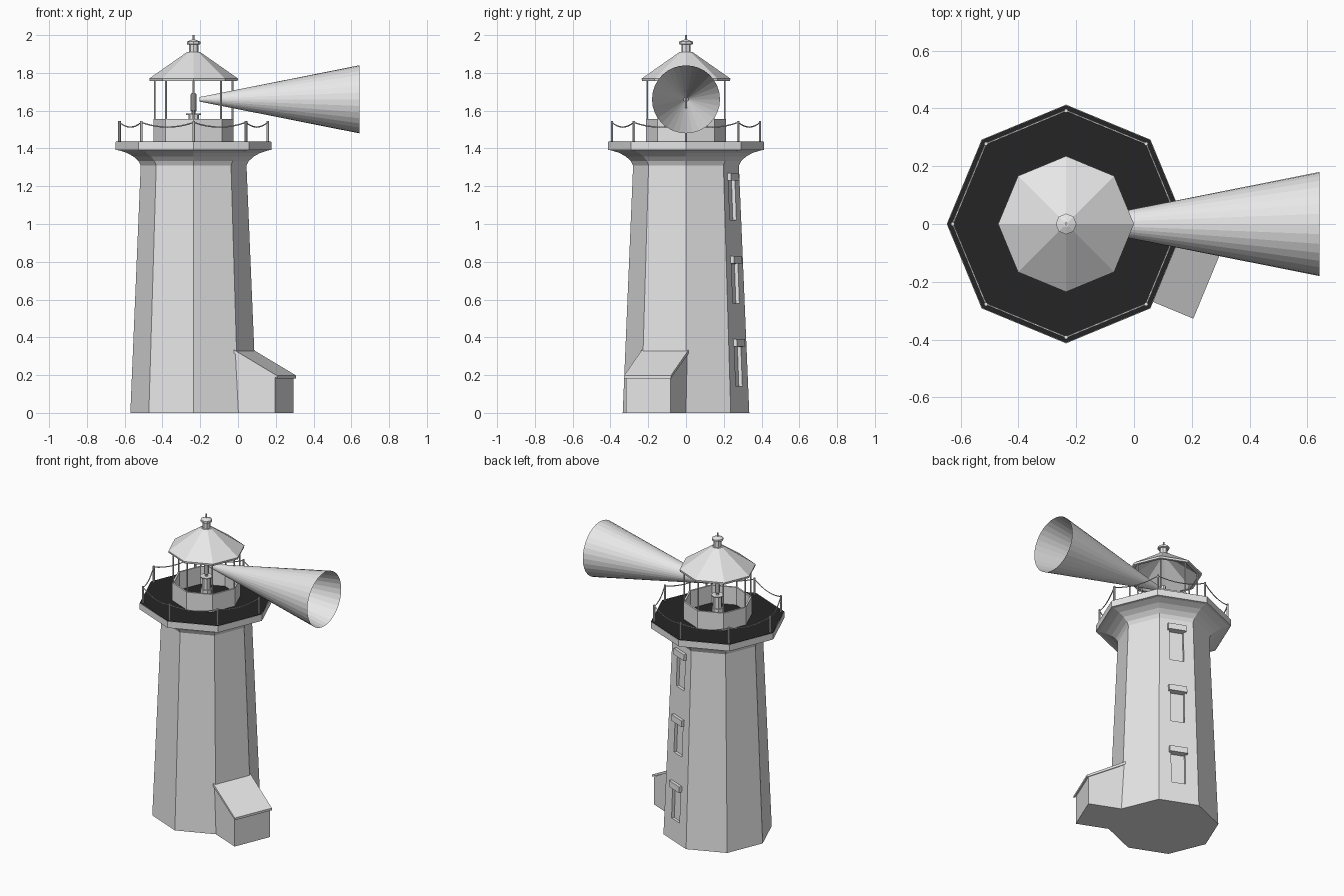
import bpy, bmesh, math
from mathutils import Vector, Matrix

if "Cube" in bpy.data.objects:
    bpy.data.objects.remove(bpy.data.objects["Cube"])

CX = -0.235                      # tower axis


def material(name, rgb):
    m = bpy.data.materials.new(name)
    m.diffuse_color = (*rgb, 1)
    m.use_nodes = True
    m.node_tree.nodes["Principled BSDF"].inputs["Base Color"].default_value = m.diffuse_color
    return m


GREY = material("pale_grey", (0.8, 0.8, 0.8))
BLACK = material("deck_black", (0.018, 0.018, 0.018))


def finish(name, bm, mat=GREY, matrix=None, normals=True):
    if normals:
        bmesh.ops.recalc_face_normals(bm, faces=bm.faces)
    me = bpy.data.meshes.new(name)
    bm.to_mesh(me)
    bm.free()
    me.materials.append(mat)
    ob = bpy.data.objects.new(name, me)
    bpy.context.collection.objects.link(ob)
    ob.matrix_world = matrix or Matrix.Translation((CX, 0, 0))
    return ob


def lathe(name, profile, n=8, mat=GREY, caps=True, loop=False, matrix=None):
    """Revolve (radius, z) points into an n-sided solid; corners lie on the axes."""
    bm = bmesh.new()
    rings = [[bm.verts.new((r * math.cos(math.tau * i / n), r * math.sin(math.tau * i / n), z))
              for i in range(n)] for r, z in profile]
    pairs = list(zip(rings, rings[1:])) + ([(rings[-1], rings[0])] if loop else [])
    for a, b in pairs:
        for i in range(n):
            j = (i + 1) % n
            bm.faces.new((a[i], a[j], b[j], b[i]))
    if caps and not loop:
        bm.faces.new(rings[0][::-1])
        bm.faces.new(rings[-1])
    return finish(name, bm, mat, matrix)


def box(name, size, matrix):
    bm = bmesh.new()
    bmesh.ops.create_cube(bm, size=1)
    bmesh.ops.scale(bm, vec=size, verts=bm.verts)
    return finish(name, bm, GREY, matrix)


def prism(name, outline, half_width, matrix):
    """Side outline of (outward, z) points extruded sideways."""
    bm = bmesh.new()
    sides = [[bm.verts.new((u, s * half_width, z)) for u, z in outline] for s in (-1, 1)]
    bm.faces.new(sides[0])
    bm.faces.new(sides[1][::-1])
    k = len(outline)
    for i in range(k):
        j = (i + 1) % k
        bm.faces.new((sides[0][i], sides[1][i], sides[1][j], sides[0][j]))
    return finish(name, bm, GREY, matrix)


def side_frame(degrees):
    return Matrix.Translation((CX, 0, 0)) @ Matrix.Rotation(math.radians(degrees), 4, 'Z')


def corner(r, i, z=0):
    a = i * math.pi / 4
    return Vector((CX + r * math.cos(a), r * math.sin(a), z))


# Tower with flared top and gallery slab
tower = lathe("tower", [(0.335, 0), (0.28, 1.31), (0.292, 1.333), (0.318, 1.357), (0.352, 1.376),
                        (0.395, 1.39), (0.413, 1.392), (0.413, 1.435)])
lathe("gallery_deck", [(0.411, 1.434), (0.411, 1.437)], mat=BLACK)

# Recessed windows with lintels on one back side
tilt = Matrix.Rotation(-math.atan2(0.055 * math.cos(math.pi / 8), 1.31), 4, 'Y')


def on_wall(z):
    apothem = (0.335 - 0.055 * z / 1.31) * math.cos(math.pi / 8)
    return side_frame(67.5) @ Matrix.Translation((apothem, 0, z)) @ tilt


for k in range(3):
    z = 0.14 + 0.44 * k
    cutter = box("window_cutter", (0.04, 0.09, 0.212), on_wall(z + 0.106))
    cutter.hide_render = True
    mod = tower.modifiers.new("window", 'BOOLEAN')
    mod.operation, mod.solver, mod.object = 'DIFFERENCE', 'EXACT', cutter
    bpy.context.view_layer.objects.active = tower
    bpy.ops.object.modifier_apply(modifier=mod.name)
    bpy.data.objects.remove(cutter)
    box("window_lintel", (0.04, 0.115, 0.04), on_wall(z + 0.23))

# Entrance porch with sloping roof
porch = side_frame(-22.5)
prism("porch", [(0.25, 0), (0.52, 0), (0.52, 0.188), (0.25, 0.335)], 0.128, porch)
prism("porch_roof", [(0.27, 0.324), (0.532, 0.183), (0.532, 0.198), (0.29, 0.332), (0.27, 0.335)], 0.134, porch)

# Gallery railing: posts and sagging chains
for i in range(8):
    lathe("rail_post", [(0.007, 1.435), (0.007, 1.545)], 6, matrix=Matrix.Translation(corner(0.392, i)))
    cu = bpy.data.curves.new("rail_chain", 'CURVE')
    cu.dimensions = '3D'
    cu.bevel_depth, cu.bevel_resolution = 0.0035, 0
    sp = cu.splines.new('POLY')
    sp.points.add(8)
    a, b = corner(0.392, i, 1.538), corner(0.392, i + 1, 1.538)
    for k, p in enumerate(sp.points):
        t = k / 8
        v = a.lerp(b, t)
        p.co = (v.x, v.y, v.z - 0.1 * t * (1 - t), 1)
    cu.materials.append(GREY)
    bpy.context.collection.objects.link(bpy.data.objects.new("rail_chain", cu))

# Lantern room: low wall, slim posts, hollow roof
lathe("lantern_wall", [(0.212, 1.435), (0.212, 1.555), (0.2, 1.555), (0.2, 1.435)], loop=True)
for i in range(8):
    lathe("lantern_post", [(0.005, 1.55), (0.005, 1.77)], 6, matrix=Matrix.Translation(corner(0.206, i)))
lathe("lantern_roof", [(0.233, 1.757), (0.235, 1.77), (0.035, 1.91), (0.02, 1.91), (0.02, 1.898), (0.215, 1.757)],
      loop=True)
lathe("roof_vent", [(0.025, 1.895), (0.025, 1.95), (0.036, 1.952), (0.036, 1.965), (0.01, 1.976)])
lathe("roof_spike", [(0.005, 1.97), (0.005, 2.0)], 6)

# Lamp on its pedestal
lathe("lamp_pedestal", [(0.036, 1.435), (0.036, 1.5), (0.028, 1.5), (0.028, 1.578)])
lathe("lamp_plate", [(0.04, 1.578), (0.04, 1.584)])
lathe("lamp", [(0.01, 1.584), (0.01, 1.595), (0.016, 1.6), (0.016, 1.685), (0.01, 1.693)], 8)

# Light beam: open cone
lathe("light_beam", [(0.012, 0), (0.18, 0.845)], 32, caps=False,
      matrix=Matrix.Translation((-0.203, 0, 1.66)) @ Matrix.Rotation(math.pi / 2, 4, 'Y'))
